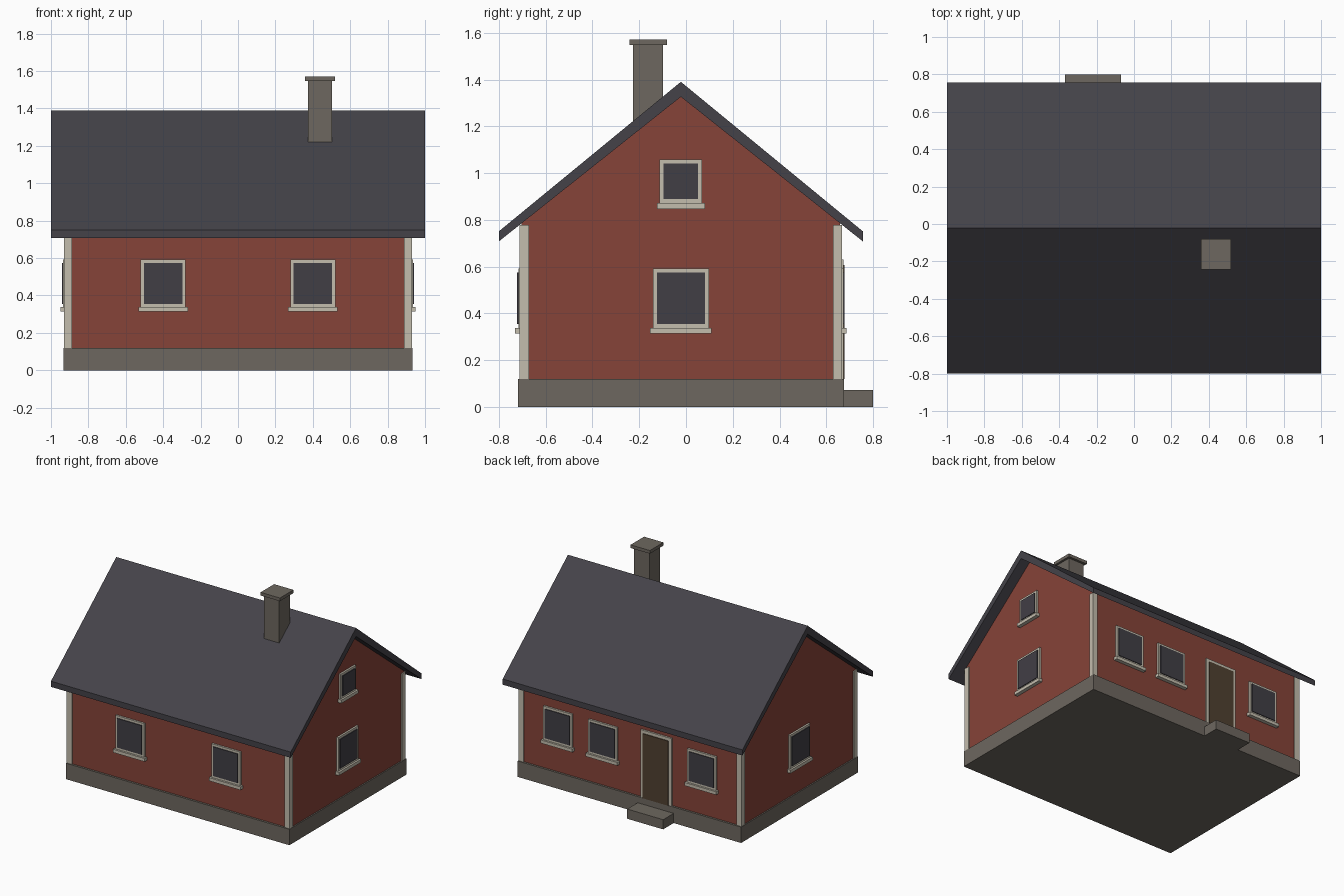
import bpy
import bmesh
from math import pi
from mathutils import Matrix, Vector

if "Cube" in bpy.data.objects:
    bpy.data.objects.remove(bpy.data.objects["Cube"], do_unlink=True)


def material(name, r, g, b):
    m = bpy.data.materials.new(name)
    m.use_nodes = True
    m.diffuse_color = (r, g, b, 1)
    bsdf = next(n for n in m.node_tree.nodes if n.type == 'BSDF_PRINCIPLED')
    bsdf.inputs["Base Color"].default_value = (r, g, b, 1)
    bsdf.inputs["Roughness"].default_value = 0.9
    return m


red = material("red wall paint", 0.24, 0.056, 0.04)
slate = material("dark roof slate", 0.058, 0.055, 0.066)
stone = material("grey stone", 0.155, 0.137, 0.115)
cream = material("cream trim", 0.55, 0.51, 0.42)
glass = material("dark glass", 0.053, 0.049, 0.06)
wood = material("brown door wood", 0.08, 0.052, 0.03)

MID_Y = -0.022            # ridge line of the house
HALF_X, HALF_Y = 0.922, 0.681   # wall faces from the centre


def finish(name, bm, mat):
    bmesh.ops.recalc_face_normals(bm, faces=bm.faces)
    mesh = bpy.data.meshes.new(name)
    bm.to_mesh(mesh)
    bm.free()
    mesh.materials.append(mat)
    obj = bpy.data.objects.new(name, mesh)
    bpy.context.collection.objects.link(obj)
    return obj


def box(name, x, y, z, mat, place=Matrix()):
    """Box from three (low, high) ranges, optionally moved by a matrix."""
    size = [hi - lo for lo, hi in (x, y, z)]
    centre = Vector([(hi + lo) / 2 for lo, hi in (x, y, z)])
    bm = bmesh.new()
    bmesh.ops.create_cube(bm, size=1, matrix=place @ Matrix.Translation(centre)
                          @ Matrix.Diagonal((*size, 1)))
    return finish(name, bm, mat)


def extrude_profile(name, points, half_x, mat):
    """Extrude a (y, z) outline along x, centred."""
    bm = bmesh.new()
    face = bm.faces.new([bm.verts.new((-half_x, MID_Y + y, z)) for y, z in points])
    out = bmesh.ops.extrude_face_region(bm, geom=[face])
    bmesh.ops.translate(bm, vec=(2 * half_x, 0, 0),
                        verts=[v for v in out["geom"] if isinstance(v, bmesh.types.BMVert)])
    return finish(name, bm, mat)


def wall_place(side, along):
    """Local frame on a wall: x along it, -y outwards, origin on its face."""
    turn = {"front": 0, "right": pi / 2, "back": pi, "left": -pi / 2}[side]
    depth = HALF_Y if side in ("front", "back") else HALF_X
    return (Matrix.Translation((0, MID_Y, 0)) @ Matrix.Rotation(turn, 4, 'Z')
            @ Matrix.Translation((along, -depth, 0)))


def window(name, side, along, width, z0, z1):
    place = wall_place(side, along)
    w, t = width / 2, 0.017
    box(name + "_frame", (-w, w), (-0.014, 0.01), (z0, z1), cream, place)
    box(name + "_pane", (-w + t, w - t), (-0.02, 0.01), (z0 + t, z1 - t), glass, place)
    s = w + 0.012
    box(name + "_sill", (-s, s), (-0.028, 0.01), (z0 - 0.024, z0), cream, place)


# Foundation and doorstep
box("foundation", (-0.932, 0.932), (MID_Y - 0.697, MID_Y + 0.697), (0, 0.12), stone)
box("doorstep", (-0.37, -0.07), (0.66, 0.8), (0, 0.073), stone)

# Walls with gables
extrude_profile("walls", [(-HALF_Y, 0.11), (HALF_Y, 0.11), (HALF_Y, 0.795),
                          (0, 1.335), (-HALF_Y, 0.795)], HALF_X, red)

# Corner boards
for sx, x_name in ((-1, "left"), (1, "right")):
    for sy, y_name in ((-1, "front"), (1, "back")):
        xs = sorted((sx * 0.888, sx * 0.93))
        ys = sorted((MID_Y + sy * 0.65, MID_Y + sy * 0.69))
        box(f"corner_board_{y_name}_{x_name}", xs, ys, (0.12, 0.777), cream)

# Pitched roof slab
extrude_profile("roof", [(-0.778, 0.708), (-0.778, 0.751), (0, 1.39),
                         (0.778, 0.751), (0.778, 0.708), (0, 1.326)], 1.0, slate)

# Chimney
box("chimney", (0.374, 0.503), (-0.227, -0.099), (1.15, 1.55), stone)
box("chimney_cap", (0.358, 0.519), (-0.242, -0.081), (1.547, 1.571), stone)

# Windows (the back wall frame runs towards -x)
ground = (0.24, 0.337, 0.591)
for i, x in enumerate((-0.4, 0.4)):
    window(f"front_window_{i + 1}", "front", x, *ground)
for i, x in enumerate((-0.6, -0.225, 0.6)):
    window(f"back_window_{i + 1}", "back", x, *ground)
for side in ("left", "right"):
    window(f"{side}_window", side, 0, *ground)
window("right_attic_window", "right", 0, 0.182, 0.871, 1.058)

# Back door
door_place = wall_place("back", 0.22)
box("door_frame", (-0.13, 0.13), (-0.014, 0.01), (0.12, 0.63), cream, door_place)
box("door", (-0.107, 0.107), (-0.02, 0.01), (0.12, 0.607), wood, door_place)
